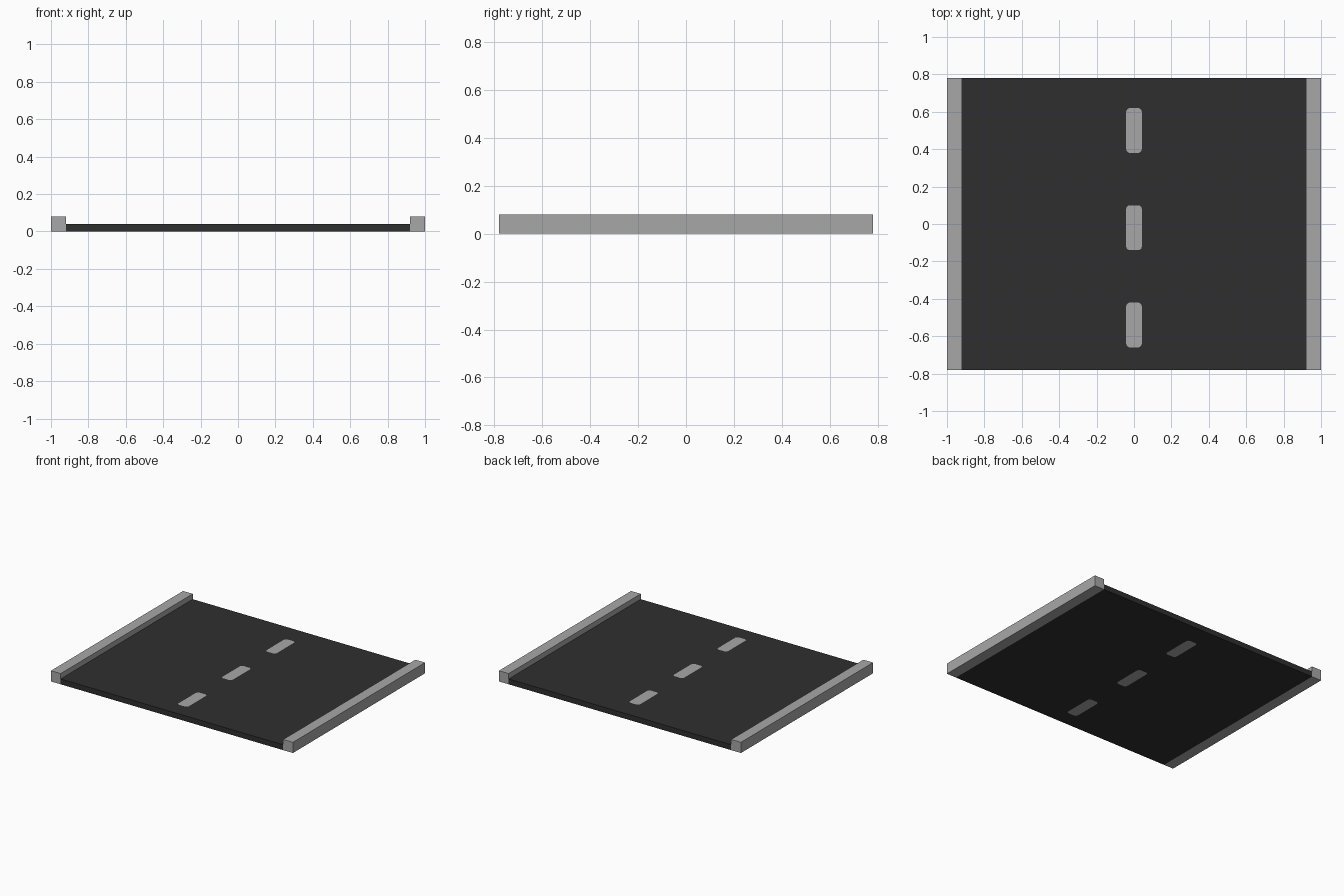
import bpy, bmesh, math

if "Cube" in bpy.data.objects:
    bpy.data.objects.remove(bpy.data.objects["Cube"])


def material(name, value):
    mat = bpy.data.materials.new(name)
    mat.diffuse_color = (value, value, value, 1)
    mat.use_nodes = True
    mat.node_tree.nodes["Principled BSDF"].inputs["Base Color"].default_value = mat.diffuse_color
    return mat


asphalt = material("dark asphalt", 0.028)
concrete = material("light grey", 0.39)

HALF_LENGTH, HALF_ROAD, ROAD_H, CURB_H = 0.78, 0.92, 0.04, 0.08


def add_object(name, bm, mats):
    mesh = bpy.data.meshes.new(name)
    bm.to_mesh(mesh)
    bm.free()
    for mat in mats:
        mesh.materials.append(mat)
    obj = bpy.data.objects.new(name, mesh)
    bpy.context.collection.objects.link(obj)
    return obj


def rounded_rect(cx, cy, hx, hy, r, segments=3):
    points = []
    for i, (sx, sy) in enumerate([(1, 1), (-1, 1), (-1, -1), (1, -1)]):
        for k in range(segments + 1):
            a = math.pi / 2 * (i + k / segments)
            points.append((cx + sx * (hx - r) + r * math.cos(a),
                           cy + sy * (hy - r) + r * math.sin(a), ROAD_H))
    return points


def add_loop(bm, points):
    verts = [bm.verts.new(p) for p in points]
    edges = [bm.edges.new((v, verts[(i + 1) % len(verts)])) for i, v in enumerate(verts)]
    return verts, edges


# Road slab with the dashed centre line set flush into it
bm = bmesh.new()
outline = [(x, y, ROAD_H) for x, y in ((-HALF_ROAD, -HALF_LENGTH), (HALF_ROAD, -HALF_LENGTH),
                                       (HALF_ROAD, HALF_LENGTH), (-HALF_ROAD, HALF_LENGTH))]
edges = add_loop(bm, outline)[1]
dashes = []
for y in (-0.54, -0.02, 0.5):
    verts, dash_edges = add_loop(bm, rounded_rect(0, y, 0.042, 0.12, 0.02))
    dashes.append(verts)
    edges += dash_edges
bmesh.ops.triangle_fill(bm, edges=edges, use_beauty=True, normal=(0, 0, 1))
for verts in dashes:
    bm.faces.new(verts).material_index = 1
for face in bm.faces:
    face.normal_update()
    if face.normal.z < 0:
        face.normal_flip()
road = add_object("road", bm, [asphalt, concrete])
solid = road.modifiers.new("thickness", 'SOLIDIFY')
solid.thickness = ROAD_H
solid.offset = -1

# Curbs along both sides
for side, name in ((-1, "left_curb"), (1, "right_curb")):
    bm = bmesh.new()
    bmesh.ops.create_cube(bm, size=1)
    bmesh.ops.scale(bm, verts=bm.verts, vec=(1 - HALF_ROAD, 2 * HALF_LENGTH, CURB_H))
    bmesh.ops.translate(bm, verts=bm.verts, vec=(side * (1 + HALF_ROAD) / 2, 0, CURB_H / 2))
    add_object(name, bm, [concrete])
